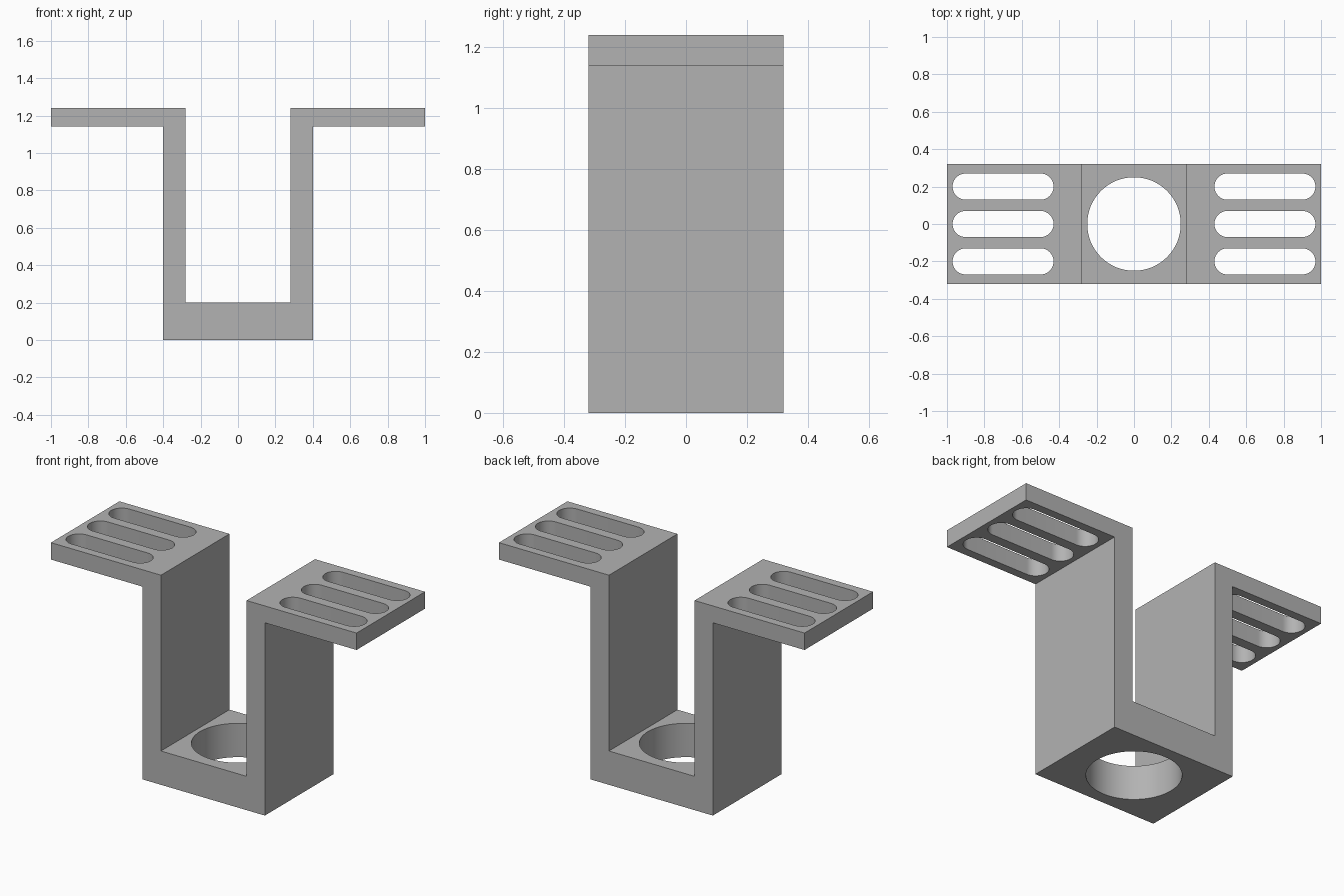
import bpy
import math

cube = bpy.data.objects.get("Cube")
if cube:
    bpy.data.objects.remove(cube, do_unlink=True)

DEPTH = 0.64
TOP = 1.24

grey = bpy.data.materials.new("plain grey")
grey.use_nodes = True
colour = (0.45, 0.45, 0.45, 1)
grey.diffuse_color = colour
grey.node_tree.nodes["Principled BSDF"].inputs["Base Color"].default_value = colour


def prism(name, outline, direction):
    """Extrude a closed outline along the given vector."""
    n = len(outline)
    far = [tuple(a + d for a, d in zip(p, direction)) for p in outline]
    faces = [tuple(reversed(range(n))), tuple(range(n, 2 * n))]
    faces += [(i, (i + 1) % n, n + (i + 1) % n, n + i) for i in range(n)]
    mesh = bpy.data.meshes.new(name)
    mesh.from_pydata(outline + far, [], faces)
    mesh.materials.append(grey)
    obj = bpy.data.objects.new(name, mesh)
    bpy.context.collection.objects.link(obj)
    return obj


def slot_outline(x, y, z, half_length, radius, steps=24):
    """Two half circles, pulled apart along x; a circle if half_length is 0."""
    points = []
    for side in (1, -1):
        start = -math.pi / 2 if side == 1 else math.pi / 2
        count = steps + 1 if half_length else steps
        for i in range(count):
            a = start + math.pi * i / steps
            points.append((x + side * half_length + radius * math.cos(a),
                           y + radius * math.sin(a), z))
    return points


# Hat-shaped bracket: flanges, upright walls and thick base in one profile
half = [(0.28, 0.2), (0.28, TOP), (1, TOP), (1, 1.14), (0.4, 1.14), (0.4, 0)]
profile = half + [(-x, z) for x, z in reversed(half)]
profile = [(x, DEPTH / 2, z) for x, z in reversed(profile)]
bracket = prism("bracket", profile, (0, -DEPTH, 0))

# Round hole in the base and three slots in each flange
cutters = [prism("base_hole_cutter", slot_outline(0, 0, -0.1, 0, 0.25, 32), (0, 0, 0.4))]
for side in (-1, 1):
    for y in (-0.2, 0, 0.2):
        outline = slot_outline(side * 0.7, y, 1.05, 0.2, 0.07)
        cutters.append(prism("slot_cutter", outline, (0, 0, 0.3)))

bpy.context.view_layer.objects.active = bracket
for cutter in cutters:
    cut = bracket.modifiers.new("cut", "BOOLEAN")
    cut.operation = "DIFFERENCE"
    cut.solver = "EXACT"
    cut.object = cutter
    bpy.ops.object.modifier_apply(modifier=cut.name)
    bpy.data.objects.remove(cutter, do_unlink=True)

# Smooth hole walls, crisp edges
bpy.ops.object.select_all(action="DESELECT")
bracket.select_set(True)
bpy.ops.object.shade_smooth_by_angle(angle=math.radians(30))
